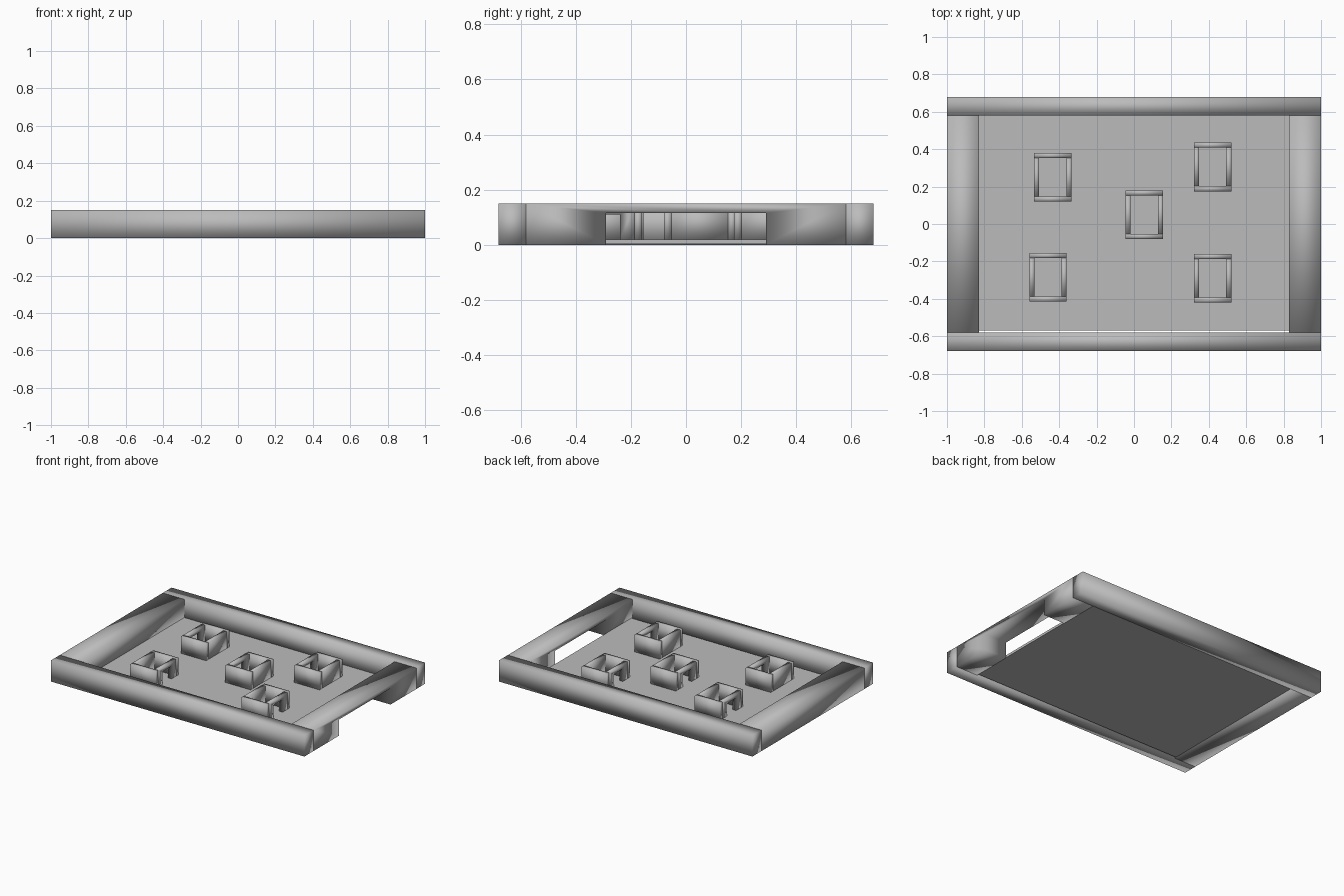
import bpy
import bmesh
from mathutils import Vector

if "Cube" in bpy.data.objects:
    bpy.data.objects.remove(bpy.data.objects["Cube"], do_unlink=True)

grey = bpy.data.materials.new("stone grey")
grey.use_nodes = True
colour = (0.5, 0.5, 0.5, 1)
grey.diffuse_color = colour
grey.node_tree.nodes["Principled BSDF"].inputs["Base Color"].default_value = colour


def finish(bm, name, smooth=True):
    bmesh.ops.recalc_face_normals(bm, faces=bm.faces)
    for face in bm.faces:
        face.smooth = smooth
    mesh = bpy.data.meshes.new(name)
    bm.to_mesh(mesh)
    bm.free()
    mesh.materials.append(grey)
    obj = bpy.data.objects.new(name, mesh)
    bpy.context.collection.objects.link(obj)
    return obj


def box(name, x0, x1, y0, y1, z0, z1, smooth=True):
    bm = bmesh.new()
    bmesh.ops.create_cube(bm, size=1)
    lo, hi = Vector((x0, y0, z0)), Vector((x1, y1, z1))
    for v in bm.verts:
        v.co = [lo[i] + (v.co[i] + 0.5) * (hi[i] - lo[i]) for i in range(3)]
    return finish(bm, name, smooth)


def arch(name, x0, x1, y, half, opening, z0, lintel, top):
    """Wall along y with a central opening that reaches its lower edge."""
    outline = [(-half, z0), (-opening, z0), (-opening, lintel), (opening, lintel),
               (opening, z0), (half, z0), (half, top), (-half, top)]
    bm = bmesh.new()
    face = bm.faces.new([bm.verts.new((x0, y + dy, z)) for dy, z in outline])
    grown = bmesh.ops.extrude_face_region(bm, geom=[face])
    moved = [g for g in grown["geom"] if isinstance(g, bmesh.types.BMVert)]
    bmesh.ops.translate(bm, verts=moved, vec=(x1 - x0, 0, 0))
    return finish(bm, name)


# Floor slab and enclosing walls
HEIGHT = 0.15
box("floor", -0.83, 0.83, -0.57, 0.585, 0.003, 0.02, smooth=False)
box("front_wall", -1, 1, -0.68, -0.58, 0, HEIGHT)
box("back_wall", -1, 1, 0.58, 0.68, 0, HEIGHT)
box("right_wall", -1, -0.83, -0.58, 0.58, 0, HEIGHT)
arch("gate_wall", 0.83, 1, 0, 0.58, 0.29, 0, 0.115, HEIGHT)

# Roofless huts: centre x, centre y, side that carries the doorway
T, HX, HY, BASE, TOP = 0.027, 0.1, 0.13, 0.02, 0.14
huts = [(-0.435, 0.25, -1), (0.42, 0.305, -1), (0.055, 0.05, -1),
        (-0.46, -0.285, 1), (0.42, -0.29, 1)]
for n, (cx, cy, side) in enumerate(huts, 1):
    for label, s in (("front", -1), ("back", 1)):
        edges = sorted((cy + s * HY, cy + s * (HY - T)))
        box(f"hut_{n}_{label}_wall", cx - HX, cx + HX, *edges, BASE, TOP)
    inner = HY - T
    solid = sorted((cx - side * HX, cx - side * (HX - T)))
    box(f"hut_{n}_solid_wall", *solid, cy - inner, cy + inner, BASE, TOP)
    door = sorted((cx + side * HX, cx + side * (HX - T)))
    arch(f"hut_{n}_door_wall", *door, cy, inner, 0.05, BASE, 0.11, TOP)
